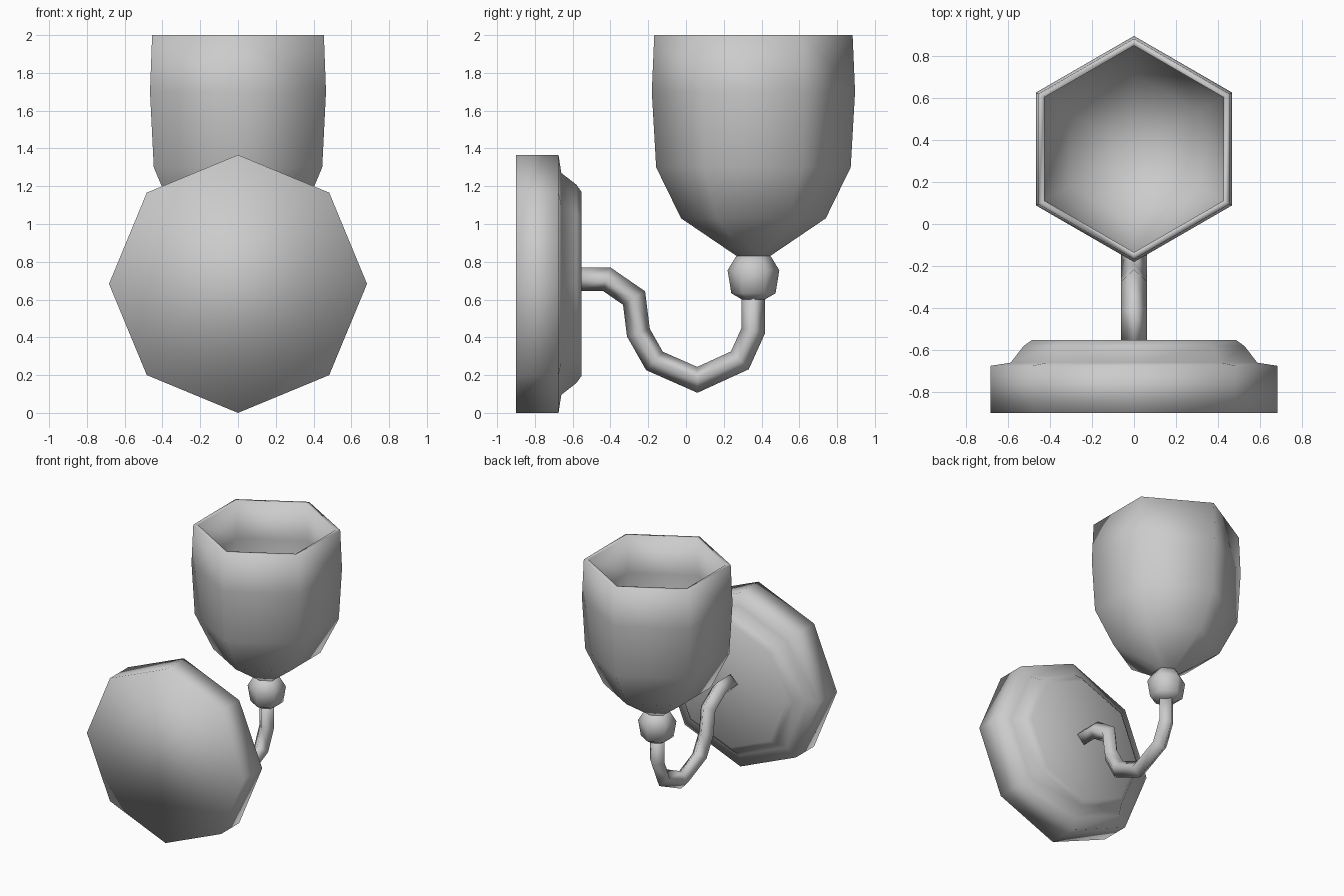
import bpy, bmesh
from math import sin, cos, pi
from mathutils import Vector

if "Cube" in bpy.data.objects:
    bpy.data.objects.remove(bpy.data.objects["Cube"])


def finish(name, rings, closed_ends):
    """Bridge rings of points (a one-point ring is a tip) into a smooth object."""
    bm = bmesh.new()
    vr = [[bm.verts.new(p) for p in ring] for ring in rings]
    for a, b in zip(vr, vr[1:]):
        n = max(len(a), len(b))
        for i in range(n):
            j = (i + 1) % n
            if len(b) == 1:
                bm.faces.new((a[i], a[j], b[0]))
            elif len(a) == 1:
                bm.faces.new((a[0], b[j], b[i]))
            else:
                bm.faces.new((a[i], a[j], b[j], b[i]))
    if closed_ends:
        for ring in (vr[0], vr[-1]):
            if len(ring) > 2:
                bm.faces.new(ring)
    bmesh.ops.recalc_face_normals(bm, faces=bm.faces)
    for f in bm.faces:
        f.smooth = True
    me = bpy.data.meshes.new(name)
    bm.to_mesh(me)
    bm.free()
    ob = bpy.data.objects.new(name, me)
    bpy.context.collection.objects.link(ob)
    return ob


def lathe(name, profile, sides, place):
    """Turn (radius, height) pairs around an axis; place maps (u, v, h) to space."""
    rings = []
    for r, h in profile:
        n = sides if r > 0 else 1
        rings.append([place(r * sin(2 * pi * i / sides), r * cos(2 * pi * i / sides), h)
                      for i in range(n)])
    return finish(name, rings, True)


CUP_Y = 0.357
PLATE_Z = 0.683


def upright(u, v, h):
    return (u, CUP_Y + v, h)


def wall(u, v, h):
    return (u, h, PLATE_Z + v)


# Octagonal wall plate with a stepped face
lathe("wall_plate",
      [(0.683, -0.9), (0.683, -0.675), (0.587, -0.66), (0.525, -0.58), (0.487, -0.553)],
      8, wall)

# Hexagonal knob under the cup
lathe("knob",
      [(0.06, 0.60), (0.117, 0.633), (0.137, 0.755), (0.088, 0.835)],
      6, upright)

# Hollow hexagonal cup: outside up to the rim, then inside down to a point
lathe("cup_shade",
      [(0.085, 0.828), (0.383, 1.03), (0.515, 1.30), (0.538, 1.70), (0.525, 2.0),
       (0.492, 2.0), (0.505, 1.70), (0.482, 1.31), (0.355, 1.06), (0, 0.84)],
      6, upright)

# Curved arm: diamond section swept with mitred joints in the y-z plane
path = [Vector((0, y, z)) for y, z in
        [(-0.56, 0.708), (-0.42, 0.708), (-0.275, 0.608), (-0.252, 0.425),
         (-0.167, 0.275), (0.06, 0.175), (0.285, 0.278), (0.356, 0.435), (0.356, 0.63)]]
R = 0.0625
side = Vector((R, 0, 0))
rings = []
for i, p in enumerate(path):
    before = (p - path[i - 1]).normalized() if i else (path[1] - p).normalized()
    after = (path[i + 1] - p).normalized() if i < len(path) - 1 else before
    t = (before + after).normalized()
    up = Vector((0, -t.z, t.y)) * (R / t.dot(before))
    rings.append([p + side, p + up, p - side, p - up])
finish("arm", rings, True)
